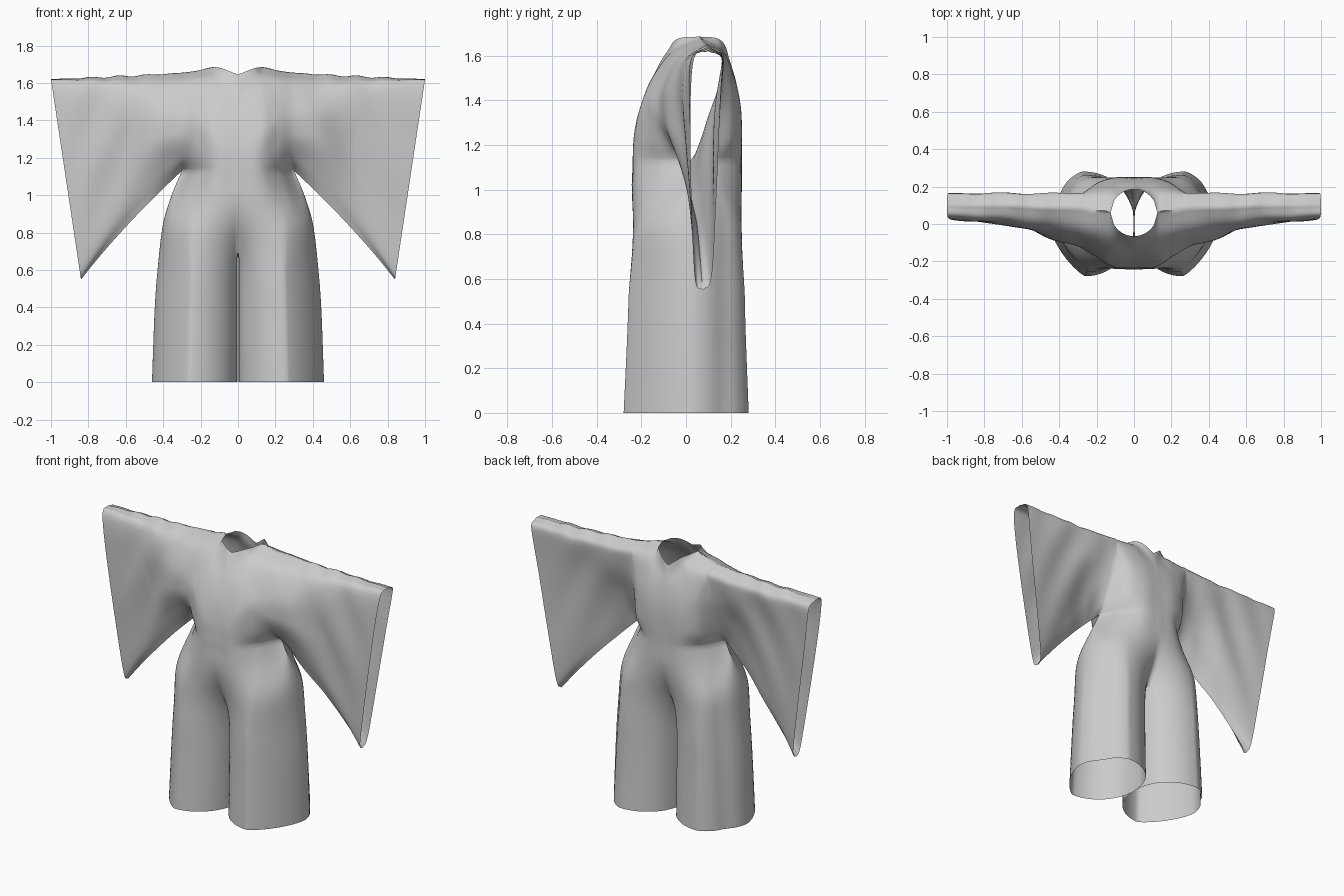
import bpy, bmesh
from math import sin, cos, pi, asin, sqrt, exp

if "Cube" in bpy.data.objects:
    bpy.data.objects.remove(bpy.data.objects["Cube"])

# Sleeve and yoke key sections: X, then (y, z) from the lower edge up to the shoulder line
KX = [0, .125, .22, .3, .45, .65, 1]
FRONT = [
    [(-.24, 1.13), (-.23, 1.25), (-.205, 1.37), (-.16, 1.48), (-.11, 1.58), (-.07, 1.645)],
    [(-.225, 1.13), (-.225, 1.25), (-.205, 1.37), (-.15, 1.5), (-.06, 1.62), (.06, 1.685)],
    [(-.12, 1.13), (-.155, 1.22), (-.165, 1.36), (-.125, 1.48), (-.045, 1.61), (.075, 1.665)],
    [(.02, 1.13), (-.065, 1.2), (-.12, 1.33), (-.105, 1.45), (-.03, 1.595), (.09, 1.655)],
    [(.02, 1.006), (-.03, 1.12), (-.08, 1.3), (-.07, 1.45), (-.005, 1.585), (.09, 1.645)],
    [(.05, .84), (.015, .96), (-.01, 1.2), (-.01, 1.42), (.015, 1.585), (.1, 1.635)],
    [(.075, .55), (.04, .6), (.025, .95), (.02, 1.3), (.035, 1.585), (.1, 1.62)]]
BACK = [
    [(.25, 1.13), (.25, 1.25), (.245, 1.37), (.225, 1.48), (.205, 1.55), (.185, 1.61)],
    [(.235, 1.13), (.245, 1.25), (.24, 1.38), (.215, 1.5), (.165, 1.62), (.06, 1.685)],
    [(.15, 1.13), (.195, 1.22), (.205, 1.36), (.2, 1.48), (.165, 1.61), (.075, 1.665)],
    [(.02, 1.13), (.065, 1.2), (.115, 1.33), (.15, 1.45), (.165, 1.595), (.09, 1.655)],
    [(.02, 1.006), (.05, 1.12), (.095, 1.29), (.145, 1.45), (.165, 1.585), (.09, 1.645)],
    [(.05, .84), (.08, .95), (.11, 1.18), (.14, 1.4), (.165, 1.575), (.1, 1.635)],
    [(.075, .55), (.115, .61), (.135, .95), (.15, 1.3), (.165, 1.57), (.1, 1.62)]]
NECK_R, NECK_Y, PIT, CROTCH = .125, .06, .3, .70


def spline(ks, vs, x):
    """Smooth interpolation of values vs at knots ks, without overshoot."""
    n = len(ks)
    i = max(j for j in range(n - 1) if ks[j] <= x + 1e-9 or j == 0)

    def slope(j):
        a, b = max(0, j - 1), min(n - 1, j + 1)
        if 0 < j < n - 1 and (vs[b] - vs[j]) * (vs[j] - vs[a]) <= 1e-9:
            return 0
        return (vs[b] - vs[a]) / (ks[b] - ks[a])
    h = ks[i + 1] - ks[i]
    t = (x - ks[i]) / h
    return ((2*t**3 - 3*t*t + 1) * vs[i] + (t**3 - 2*t*t + t) * h * slope(i)
            + (3*t*t - 2*t**3) * vs[i+1] + (t**3 - t*t) * h * slope(i+1))


def smooth(t):
    t = min(1, max(0, t))
    return t * t * (3 - 2 * t)


def panel_point(keys, X, u):
    """Point of the front or back upper panel; u runs from lower edge to shoulder."""
    knots = [0, .2, .4, .6, .8, 1]
    ys = [spline(KX, [k[j][0] for k in keys], X) for j in range(6)]
    zs = [spline(KX, [k[j][1] for k in keys], X) for j in range(6)]
    zs[0] = 1.13 - .829 * max(0, X - PIT)
    if X <= NECK_R:
        side = -1 if keys is FRONT else 1
        ys[5] = NECK_Y + side * sqrt(max(0, NECK_R**2 - X * X))
    y, z = spline(knots, ys, u), spline(knots, zs, u)
    x = X - max(0, X - PIT) / .7 * .15 * (1.62 - z)
    # Soft drape folds over the sleeve
    if X > PIT:
        w = sin(pi * (X - PIT) / .7)
        y += .008 * w * sin(pi * u) * sin(22 * (x + .5 * z))
        z += .005 * w * u**4 * sin(42 * X)
    return x, y, z


# Trouser measurements by height
BZ = [0, .4, .6, .85, 1.0, 1.13]
WIDTH = [.46, .445, .43, .40, .355, .30]
DF = [.28, .262, .257, .268, .262, .24]
DB = [.28, .265, .262, .268, .262, .25]


def lower_point(X, side, z):
    """Point of the hip and outer leg ring."""
    a = asin(min(1, X / PIT))
    hw = spline(BZ, WIDTH, z)
    d = spline(BZ, DF if side < 0 else DB, z)
    # hip ring, starting as the yoke's lower edge
    keys = FRONT if side < 0 else BACK
    yy = spline(KX, [k[0][0] for k in keys], X)
    m = smooth((1.13 - z) / .35)
    hy = (1 - m) * yy + m * (.02 * sin(a) + side * d * max(0, cos(a))**.8)
    hx = hw * sin(a)
    # leg ring: rounded inside, tapering to the outer side seam
    th = (1 - a / (pi / 2)) * (pi - .27)
    c, s = cos(th), abs(sin(th))
    mid = .57 * hw
    if c > 0:
        lx, ly = mid + (hw - mid) * c**1.45, s**1.25
    else:
        lx, ly = mid - (mid + .003) * abs(c), s
    ly = side * d * ly + .03 * max(0, c)
    k = smooth((1.05 - z) / .55)
    x = (1 - k) * hx + k * lx
    y = (1 - k) * hy + k * ly
    # shallow pleat behind the side seam
    x -= .015 * smooth((1.1 - z) / .3) * exp(-((y - .17) / .04)**2) * sin(a)
    if X == 0 and z >= CROTCH - 1e-6:
        x = 0
    return x, y, z


bm = bmesh.new()


def add_grid(rows):
    vs = [[bm.verts.new(p) for p in r] for r in rows]
    for r, q in zip(vs, vs[1:]):
        for i in range(len(r) - 1):
            bm.faces.new((r[i], r[i+1], q[i+1], q[i]))


N = 26
body_x = [PIT * sin(pi / 2 * i / N) for i in range(N + 1)]
near = min(range(N), key=lambda i: abs(body_x[i] - NECK_R))
body_x[near] = NECK_R
body_x[N] = PIT
sleeve_x = [PIT + .7 * i / 40 for i in range(1, 41)]
heights = [1.13 - (1.13 - CROTCH) * i / 16 for i in range(17)]
leg_heights = [CROTCH * (1 - i / 20) for i in range(21)]

# Yoke, sleeves, hips and outer legs
for keys, side in ((FRONT, -1), (BACK, 1)):
    add_grid([[panel_point(keys, X, j / 30) for j in range(31)] for X in body_x + sleeve_x])
    add_grid([[lower_point(X, side, z) for X in body_x] for z in heights + leg_heights[1:]])

# Inner legs meeting at the crotch
rows = []
for z in leg_heights:
    f, b = lower_point(0, -1, z), lower_point(0, 1, z)
    rows.append([(f[0] * (1 - .7 * sin(pi * v / 10)), f[1] + (b[1] - f[1]) * v / 10, z)
                 for v in range(11)])
add_grid(rows)

bmesh.ops.remove_doubles(bm, verts=bm.verts[:], dist=.0004)
bmesh.ops.recalc_face_normals(bm, faces=bm.faces[:])
mesh = bpy.data.meshes.new("wide_sleeve_jumpsuit")
bm.to_mesh(mesh)
bm.free()
suit = bpy.data.objects.new("wide_sleeve_jumpsuit", mesh)
bpy.context.collection.objects.link(suit)
mirror = suit.modifiers.new("mirror", 'MIRROR')
mirror.merge_threshold = .0005

bpy.context.view_layer.objects.active = suit
suit.select_set(True)
bpy.ops.object.shade_smooth_by_angle(angle=1.4)
